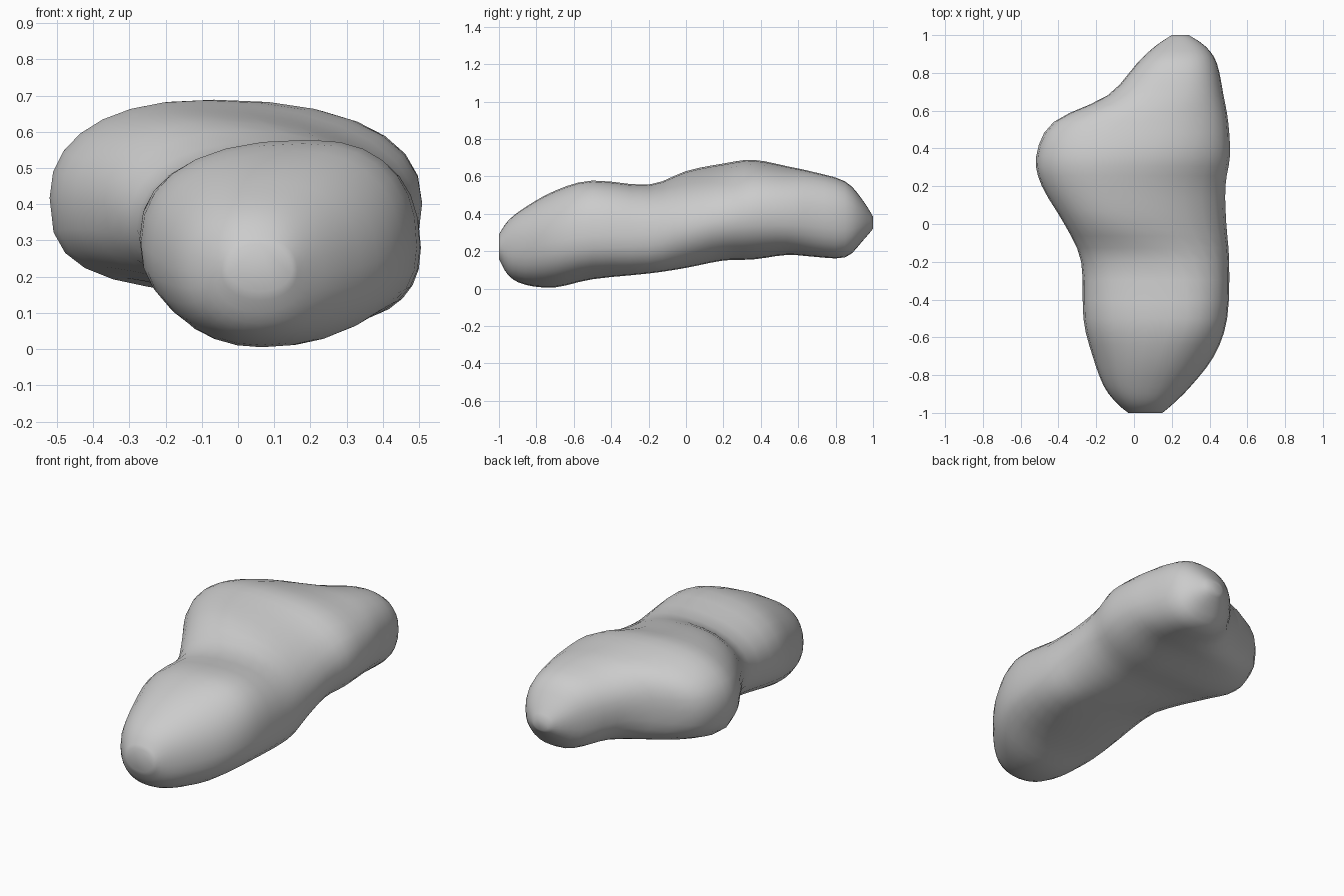
import bpy, bmesh, math

if "Cube" in bpy.data.objects:
    bpy.data.objects.remove(bpy.data.objects["Cube"])

# Cross-sections along the length:
# y, left (x, z), right (x, z), top (x, z), bottom (x, z), boxiness
SECTIONS = [
    (-1.00, -0.03, 0.22, 0.15, 0.22, 0.06, 0.29, 0.06, 0.16, 2.1),
    (-0.95, -0.09, 0.21, 0.21, 0.21, 0.06, 0.365, 0.06, 0.07, 2.2),
    (-0.86, -0.16, 0.22, 0.30, 0.22, 0.08, 0.435, 0.06, 0.02, 2.2),
    (-0.70, -0.22, 0.25, 0.425, 0.25, 0.13, 0.525, 0.07, 0.005, 2.2),
    (-0.50, -0.27, 0.29, 0.495, 0.28, 0.20, 0.58, 0.12, 0.05, 2.4),
    (-0.20, -0.28, 0.33, 0.505, 0.28, 0.15, 0.555, 0.28, 0.08, 2.3),
    (0.00, -0.37, 0.40, 0.49, 0.32, -0.06, 0.63, 0.24, 0.11, 2.1),
    (0.20, -0.49, 0.42, 0.485, 0.37, -0.12, 0.67, 0.18, 0.15, 2.1),
    (0.36, -0.52, 0.42, 0.51, 0.40, -0.07, 0.69, 0.13, 0.155, 2.3),
    (0.54, -0.43, 0.43, 0.50, 0.40, 0.06, 0.655, 0.18, 0.18, 2.4),
    (0.68, -0.14, 0.43, 0.475, 0.39, 0.20, 0.625, 0.24, 0.17, 2.3),
    (0.85, 0.015, 0.39, 0.44, 0.37, 0.24, 0.575, 0.25, 0.165, 2.3),
    (0.94, 0.11, 0.37, 0.38, 0.36, 0.25, 0.48, 0.25, 0.25, 2.3),
    (1.00, 0.20, 0.35, 0.29, 0.35, 0.245, 0.385, 0.245, 0.32, 2.1),
]
SEGMENTS, STEPS = 28, 3


def spline(a, b, c, d, t):
    """Smooth blend from b to c."""
    return 0.5 * (2*b + (c-a)*t + (2*a-5*b+4*c-d)*t*t + (3*b-a-3*c+d)*t**3)


def ring_points(s):
    """Closed loop made of four rounded quarters meeting at the extremes."""
    y, xl, zl, xr, zr, xt, zt, xb, zb, power = s
    # The underside of the side lobe is fuller than the rest
    lobe = power + 0.9 * max(0, 1 - abs(y - 0.3) / 0.4)
    points = []
    for i in range(SEGMENTS):
        a = 2 * math.pi * i / SEGMENTS
        c, n = math.cos(a), math.sin(a)
        p = lobe if c < 0 and n < 0 else power
        u, v = abs(c) ** (2 / p), abs(n) ** (2 / p)
        sx, sz = (xr, zr) if c >= 0 else (xl, zl)
        ex, ez = (xt, zt) if n >= 0 else (xb, zb)
        points.append((ex + (sx - ex) * u, y, sz + (ez - sz) * v))
    return points


# Smoothly lofted pebble body
padded = [SECTIONS[0]] + SECTIONS + [SECTIONS[-1]]
rings = []
for k in range(len(SECTIONS) - 1):
    for j in range(STEPS):
        rings.append([spline(*q, j / STEPS) for q in zip(*padded[k:k + 4])])
rings.append(SECTIONS[-1])

bm = bmesh.new()
loops = [[bm.verts.new(p) for p in ring_points(r)] for r in rings]
for a, b in zip(loops, loops[1:]):
    for i in range(SEGMENTS):
        j = (i + 1) % SEGMENTS
        bm.faces.new((a[i], a[j], b[j], b[i]))
bm.faces.new(loops[0])
bm.faces.new(loops[-1])

# Soften the quarter seams without touching the end caps
inner = [v for loop in loops[2:-2] for v in loop]
bmesh.ops.smooth_vert(bm, verts=inner, factor=0.3,
                      use_axis_x=True, use_axis_y=False, use_axis_z=True)
bmesh.ops.recalc_face_normals(bm, faces=bm.faces)

mesh = bpy.data.meshes.new("rock_body")
bm.to_mesh(mesh)
bm.free()
mesh.shade_smooth()
bpy.context.collection.objects.link(bpy.data.objects.new("rock_body", mesh))
